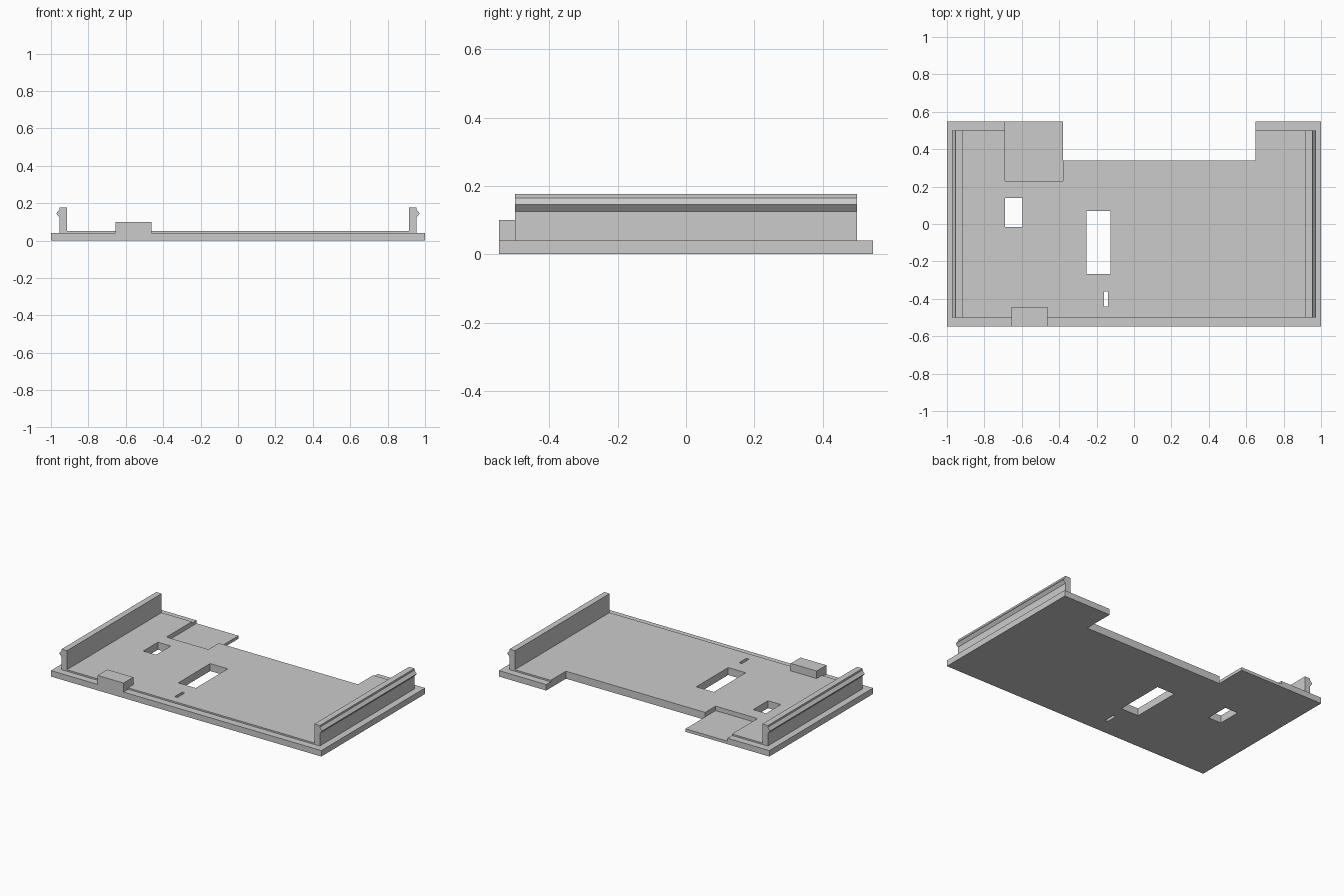
import bpy
import bmesh
from mathutils import Vector

cube = bpy.data.objects.get("Cube")
if cube:
    bpy.data.objects.remove(cube, do_unlink=True)

grey = bpy.data.materials.new("plain grey")
grey.use_nodes = True
grey.diffuse_color = (0.6, 0.6, 0.6, 1)
grey.node_tree.nodes["Principled BSDF"].inputs["Base Color"].default_value = (0.6, 0.6, 0.6, 1)


def make_object(name, bm):
    bmesh.ops.recalc_face_normals(bm, faces=bm.faces)
    mesh = bpy.data.meshes.new(name)
    bm.to_mesh(mesh)
    bm.free()
    mesh.materials.append(grey)
    obj = bpy.data.objects.new(name, mesh)
    bpy.context.collection.objects.link(obj)
    return obj


def add_prism(bm, points, direction):
    """Extrude a flat outline along a direction."""
    face = bm.faces.new([bm.verts.new(p) for p in points])
    extruded = bmesh.ops.extrude_face_region(bm, geom=[face], use_keep_orig=True)["geom"]
    verts = [v for v in extruded if isinstance(v, bmesh.types.BMVert)]
    bmesh.ops.translate(bm, verts=verts, vec=Vector(direction))


def slab(name, outline, z0, z1):
    bm = bmesh.new()
    add_prism(bm, [(x, y, z0) for x, y in outline], (0, 0, z1 - z0))
    return make_object(name, bm)


def rectangle(x0, x1, y0, y1):
    return [(x0, y0), (x1, y0), (x1, y1), (x0, y1)]


def cut(obj, cutter):
    cutter.hide_render = True
    cutter.hide_viewport = True
    cutter.display_type = 'WIRE'
    mod = obj.modifiers.new(cutter.name, 'BOOLEAN')
    mod.operation = 'DIFFERENCE'
    mod.solver = 'EXACT'
    mod.object = cutter


# Shared plan dimensions
W, D = 1.0, 0.548
wall_in, wall_out, wall_end = 0.915, 0.955, 0.5
notch_l, notch_r, notch_y = -0.69, 0.65, 0.34
tab_r, recess_y = -0.38, 0.23
base_top, panel_top, tab_top = 0.04, 0.05, 0.02

# Base plate with a rear notch and a projecting tab
base_plate = slab("base_plate", [
    (-W, -D), (W, -D), (W, D), (notch_r, D), (notch_r, notch_y),
    (tab_r, notch_y), (tab_r, D), (-W, D)], 0, base_top)

# Slightly raised floor panel between the walls
floor_panel = slab("floor_panel", [
    (-wall_in, -wall_end), (wall_in, -wall_end), (wall_in, wall_end),
    (notch_r, wall_end), (notch_r, notch_y), (tab_r, notch_y),
    (tab_r, recess_y), (notch_l, recess_y), (notch_l, wall_end),
    (-wall_in, wall_end)], base_top, panel_top)

# Lowered pocket that runs out onto the tab
pocket = slab("pocket_cutter", [
    (notch_l, recess_y), (tab_r, recess_y), (tab_r, notch_y),
    (tab_r + 0.1, notch_y + 0.01), (tab_r + 0.1, D + 0.1), (notch_l, D + 0.1)],
    tab_top, 0.2)
cut(base_plate, pocket)

# Rectangular openings through plate and panel
bm = bmesh.new()
for hole in [(-0.69, -0.595, -0.015, 0.14),
             (-0.255, -0.125, -0.267, 0.07),
             (-0.16, -0.14, -0.44, -0.362)]:
    add_prism(bm, [(x, y, -0.1) for x, y in rectangle(*hole)], (0, 0, 0.3))
openings = make_object("opening_cutter", bm)
for part in (base_plate, floor_panel):
    cut(part, openings)

# Side walls with a pointed snap ridge along the outer face
wall_profile = [(wall_in, base_top), (wall_out, base_top), (wall_out, 0.125),
                (0.972, 0.145), (wall_out, 0.165), (wall_out, 0.177),
                (wall_in, 0.177)]
for name, side in (("left_wall", 1), ("right_wall", -1)):
    bm = bmesh.new()
    add_prism(bm, [(side * x, -wall_end, z) for x, z in wall_profile],
              (0, 2 * wall_end, 0))
    make_object(name, bm)

# Small block on the front edge
slab("front_block", rectangle(-0.655, -0.463, -D, -0.445), base_top, 0.1)
